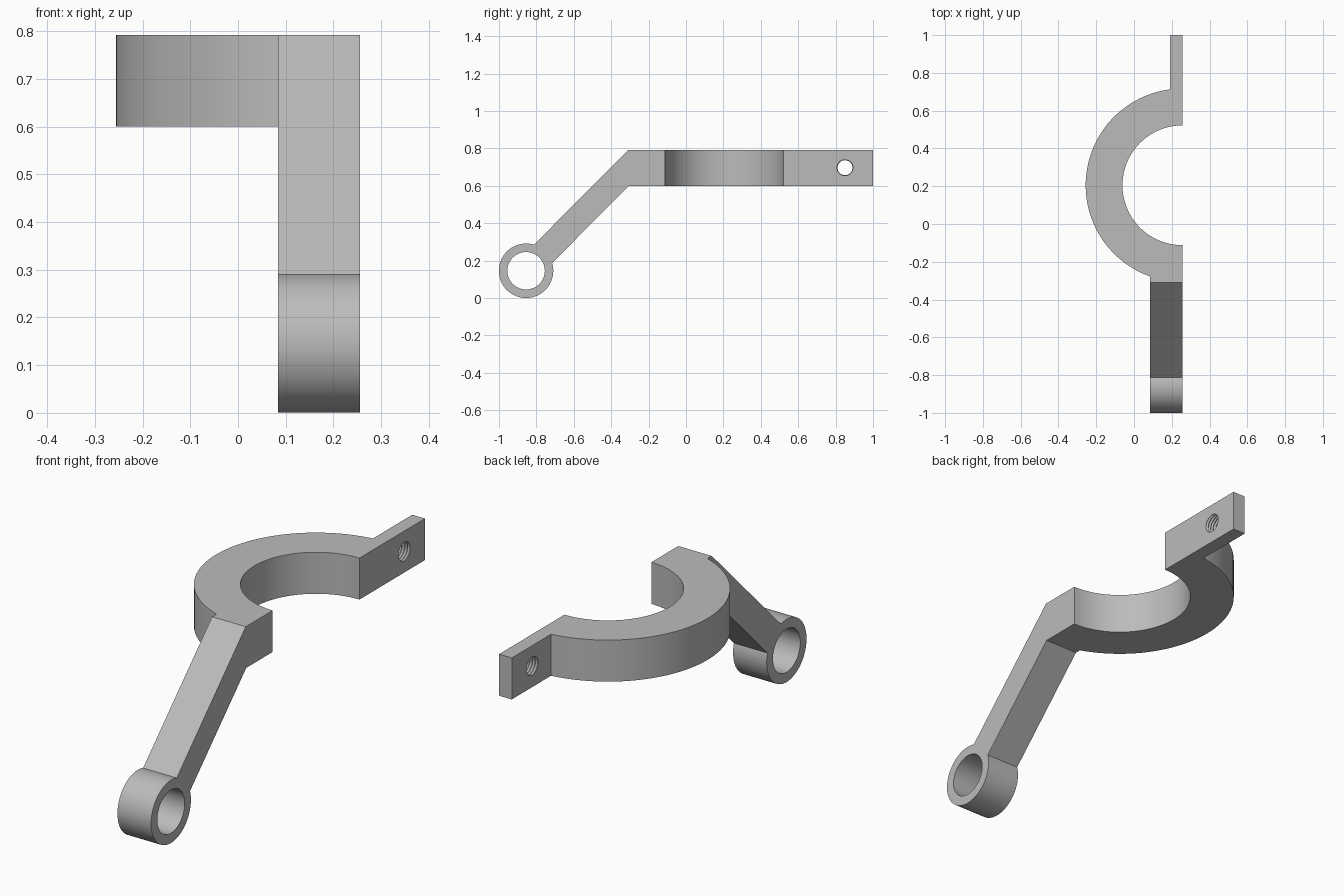
import bpy, bmesh
from math import cos, sin, pi, radians, asin, degrees
from mathutils import Vector

if "Cube" in bpy.data.objects:
    bpy.data.objects.remove(bpy.data.objects["Cube"], do_unlink=True)

grey = bpy.data.materials.new("plain grey")
grey.use_nodes = True
GREY = (0.5, 0.5, 0.5, 1)
grey.diffuse_color = GREY
grey.node_tree.nodes["Principled BSDF"].inputs["Base Color"].default_value = GREY


def arc(cx, cy, r, start, end, n):
    """Points along a circular arc, angles in degrees."""
    angles = [radians(start + (end - start) * i / n) for i in range(n + 1)]
    return [(cx + r * cos(a), cy + r * sin(a)) for a in angles]


def finish(bm, name):
    bmesh.ops.recalc_face_normals(bm, faces=bm.faces)
    mesh = bpy.data.meshes.new(name)
    bm.to_mesh(mesh)
    bm.free()
    mesh.materials.append(grey)
    ob = bpy.data.objects.new(name, mesh)
    bpy.context.collection.objects.link(ob)
    return ob


def extrude(name, profile, axis, low, high):
    """Extrude a profile along z (profile in x, y) or x (profile in y, z)."""
    bm = bmesh.new()
    place = (lambda p: (p[0], p[1], low)) if axis == "z" else (lambda p: (low, *p))
    face = bm.faces.new([bm.verts.new(place(p)) for p in profile])
    out = bmesh.ops.extrude_face_region(bm, geom=[face])
    step = Vector((0, 0, high - low) if axis == "z" else (high - low, 0, 0))
    bmesh.ops.translate(bm, verts=[g for g in out["geom"] if isinstance(g, bmesh.types.BMVert)], vec=step)
    return finish(bm, name)


def combine(target, other, operation):
    """Apply a boolean and discard the helper."""
    other.hide_render = True
    mod = target.modifiers.new(operation, "BOOLEAN")
    mod.operation, mod.solver, mod.object = operation, "EXACT", other
    bpy.context.view_layer.objects.active = target
    bpy.ops.object.modifier_apply(modifier=mod.name)
    bpy.data.objects.remove(other, do_unlink=True)


SIDE = 0.256                 # flat mating side
BOTTOM, TOP = 0.6, 0.792     # collar height range
RING_Y, R_OUT, R_IN = 0.205, 0.512, 0.317
TAB_X, ARM_X = 0.191, 0.084
EYE_Y, EYE_Z, EYE_R = -0.855, 0.146, 0.1455

# Half-ring collar with the flat tab at the back
tab_angle = 90 + degrees(asin((SIDE - TAB_X) / R_OUT))
collar_profile = (
    [(SIDE, 1), (TAB_X, 1)]
    + arc(SIDE, RING_Y, R_OUT, tab_angle, 270, 64)
    + arc(SIDE, RING_Y, R_IN, 270, 90, 64)
)
bracket = extrude("clamp_bracket", collar_profile, "z", BOTTOM, TOP)

# Sloping arm with the round eye at its lower end
spread = degrees(asin(0.069 / EYE_R))
arm_profile = (
    [(-0.2, BOTTOM), (-0.2, TOP), (-0.309, TOP)]
    + arc(EYE_Y, EYE_Z, EYE_R, 45 + spread, 405 - spread, 72)
    + [(-0.305, BOTTOM)]
)
arm = extrude("arm", arm_profile, "x", ARM_X, SIDE)
combine(bracket, arm, "UNION")

# Bore through the eye
bore = extrude("bore_cutter", arc(EYE_Y, EYE_Z, 0.1, 0, 355, 71), "x", 0, 0.4)
combine(bracket, bore, "DIFFERENCE")

# Threaded hole through the tab: a round cutter with ridges
bm = bmesh.new()
rings = []
for i in range(15):
    x = 0.175 + i * 0.007
    r = 0.046 if i % 2 else 0.04
    rings.append([bm.verts.new((x, y, z)) for y, z in arc(0.85, 0.697, r, 0, 352.5, 47)])
for a, b in zip(rings, rings[1:]):
    for k in range(48):
        j = (k + 1) % 48
        bm.faces.new((a[k], a[j], b[j], b[k]))
bm.faces.new(rings[0])
bm.faces.new(rings[-1])
combine(bracket, finish(bm, "thread_cutter"), "DIFFERENCE")

# Smooth curved walls, keep crisp edges
bpy.ops.object.select_all(action="DESELECT")
bracket.select_set(True)
bpy.context.view_layer.objects.active = bracket
bpy.ops.object.shade_smooth_by_angle(angle=radians(25))
